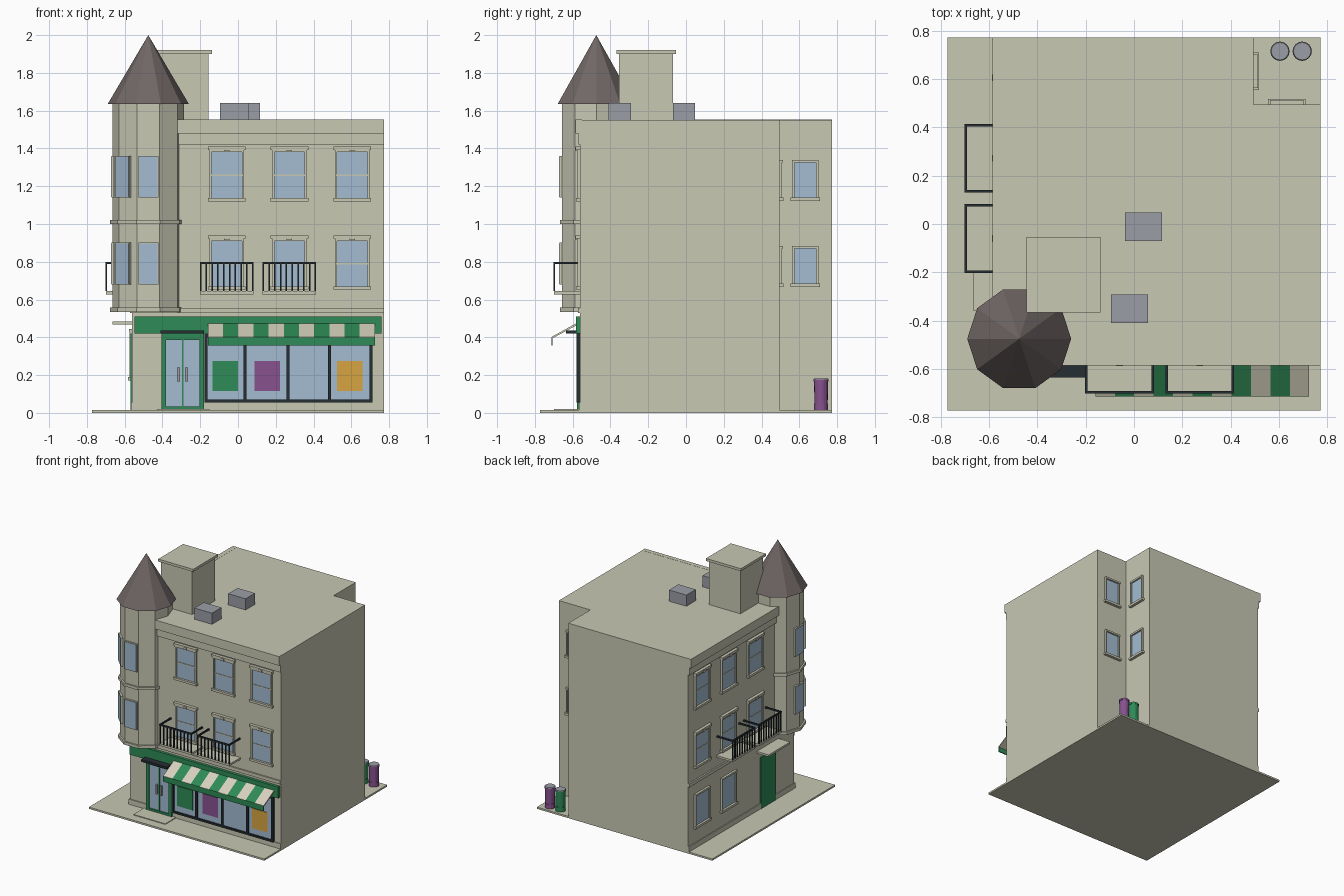
import bpy, bmesh, math
from mathutils import Matrix, Vector

if "Cube" in bpy.data.objects:
    bpy.data.objects.remove(bpy.data.objects["Cube"])


def material(name, r, g, b):
    lin = [((c / 255 + 0.055) / 1.055) ** 2.4 for c in (r, g, b)]
    m = bpy.data.materials.new(name)
    m.diffuse_color = (*lin, 1)
    m.use_nodes = True
    m.node_tree.nodes["Principled BSDF"].inputs["Base Color"].default_value = m.diffuse_color
    return m


WALL = material("stone", 200, 200, 180)
ROOF = material("brown_slate", 112, 103, 101)
GLASS = material("glass_blue", 163, 188, 210)
GREEN = material("shop_green", 46, 139, 87)
DARK = material("dark_metal", 38, 46, 50)
CREAM = material("cream", 215, 210, 190)
PURPLE = material("purple", 135, 82, 143)
ORANGE = material("orange", 215, 165, 65)
GREY = material("grey", 155, 158, 166)

# wall frames: u runs along the wall, d is the distance outwards
SIDES = {
    "front": lambda u, d: (u, -d),
    "left": lambda u, d: (-d, u),
    "right": lambda u, d: (d, u),
    "back": lambda u, d: (u, d),
}
FACE = 0.56     # distance of the street walls from the centre
NOTCH = 0.495   # distance of the rear yard walls


def finish(name, bm, *mats):
    bmesh.ops.recalc_face_normals(bm, faces=bm.faces)
    me = bpy.data.meshes.new(name)
    bm.to_mesh(me)
    bm.free()
    for m in mats:
        me.materials.append(m)
    ob = bpy.data.objects.new(name, me)
    bpy.context.collection.objects.link(ob)
    return ob


def boxes(name, mat, side, items):
    """One object of boxes, each (u0, u1, d0, d1, z0, z1)."""
    bm = bmesh.new()
    for u0, u1, d0, d1, z0, z1 in items:
        (xa, ya), (xb, yb) = SIDES[side](u0, d0), SIDES[side](u1, d1)
        loc = Vector(((xa + xb) / 2, (ya + yb) / 2, (z0 + z1) / 2))
        size = (abs(xb - xa), abs(yb - ya), z1 - z0, 1)
        bmesh.ops.create_cube(bm, size=1, matrix=Matrix.Translation(loc) @ Matrix.Diagonal(size))
    return finish(name, bm, mat)


def prism(name, mat, x, y, r0, r1, z0, z1, sides):
    bm = bmesh.new()
    rot = Matrix.Rotation(math.pi / 2, 4, "Z") if sides % 4 else Matrix()
    ring = [[(x + r * math.cos(2 * math.pi * i / sides), y + r * math.sin(2 * math.pi * i / sides), z)
             for i in range(sides)] for r, z in ((r0, z0), (r1, z1))]
    low = [bm.verts.new(p) for p in ring[0]]
    bm.faces.new(low)
    if r1:
        high = [bm.verts.new(p) for p in ring[1]]
        bm.faces.new(high)
    else:
        tip = bm.verts.new((x, y, z1))
    for i in range(sides):
        j = (i + 1) % sides
        bm.faces.new((low[i], low[j], high[j], high[i]) if r1 else (low[i], low[j], tip))
    return finish(name, bm, mat)


def window(name, side, c, w, z0, z1, face, fancy=True):
    h = w / 2
    trim = [(c - h - 0.012, c - h, face - 0.01, face + 0.014, z0, z1),
            (c + h, c + h + 0.012, face - 0.01, face + 0.014, z0, z1),
            (c - h - 0.02, c + h + 0.02, face - 0.01, face + 0.022, z0 - 0.018, z0),
            (c - h - 0.012, c + h + 0.012, face - 0.01, face + 0.018, z1, z1 + 0.014)]
    if fancy:
        trim += [(c - h - 0.02, c + h + 0.02, face - 0.01, face + 0.024, z1 + 0.012, z1 + 0.03),
                 (c - 0.014, c + 0.014, face - 0.01, face + 0.028, z1 + 0.006, z1 + 0.024),
                 (c - h, c + h, face, face + 0.009, (z0 + z1) / 2 - 0.004, (z0 + z1) / 2 + 0.004)]
    boxes(name + "_trim", WALL, side, trim)
    boxes(name + "_glass", GLASS, side, [(c - h, c + h, face - 0.004, face + 0.005, z0, z1)])


def balcony(name, side, c):
    a, b = c - 0.142, c + 0.142
    boxes(name + "_slab", WALL, side, [(a, b, FACE, 0.70, 0.628, 0.644)])
    rails = [(a, b, 0.692, 0.702, 0.788, 0.80),
             (a, a + 0.01, FACE, 0.70, 0.788, 0.80), (b - 0.01, b, FACE, 0.70, 0.788, 0.80)]
    n = 10
    for i in range(n):
        u = a + 0.004 + (b - a - 0.008) * i / (n - 1)
        rails.append((u - 0.004, u + 0.004, 0.693, 0.701, 0.644, 0.79))
    boxes(name + "_railing", DARK, side, rails)


# pavement and doorstep
boxes("pavement", WALL, "back", [(-0.772, 0.772, -0.772, 0.772, 0, 0.014)])
boxes("doorstep", WALL, "front", [(-0.43, -0.15, FACE, 0.70, 0.004, 0.02)])

# main block with the rear yard cut out of one corner
bm = bmesh.new()
outline = [(-FACE, -FACE), (0.772, -FACE), (0.772, NOTCH), (NOTCH, NOTCH), (NOTCH, 0.772), (-FACE, 0.772)]
base = bm.faces.new([bm.verts.new((x, y, 0.01)) for x, y in outline])
top = bmesh.ops.extrude_face_region(bm, geom=[base])["geom"]
bmesh.ops.translate(bm, vec=(0, 0, 1.541), verts=[v for v in top if isinstance(v, bmesh.types.BMVert)])
finish("building", bm, WALL)

# cornice, string course, plinth, upper windows and balconies on both street walls
for side in ("front", "left"):
    boxes(side + "_mouldings", WALL, side, [
        (-0.585, 0.772, FACE - 0.01, 0.585, 1.48, 1.552),
        (-0.57, 0.772, FACE - 0.01, 0.57, 1.42, 1.48),
        (-0.572, 0.772, FACE - 0.01, 0.572, 0.53, 0.556),
        (-0.567, 0.772, FACE - 0.01, 0.567, 0.014, 0.055)])
    for i, c in enumerate((-0.06, 0.272, 0.605)):
        window(f"{side}_middle_window_{i}", side, c, 0.16, 0.67, 0.91, FACE)
        window(f"{side}_top_window_{i}", side, c, 0.16, 1.137, 1.38, FACE)
        if i < 2:
            balcony(f"{side}_balcony_{i}", side, c)

# rear yard windows
for side in ("right", "back"):
    window(side + "_yard_window_low", side, 0.632, 0.115, 0.685, 0.87, NOTCH, False)
    window(side + "_yard_window_high", side, 0.632, 0.115, 1.14, 1.325, NOTCH, False)

# left street: ground windows, door and canopy
for i, c in enumerate((0.272, 0.605)):
    window(f"left_ground_window_{i}", "left", c, 0.16, 0.19, 0.43, FACE, False)
boxes("side_door", GREEN, "left", [(-0.32, -0.13, FACE - 0.01, 0.57, 0.014, 0.42)])
boxes("side_canopy", WALL, "left", [(-0.36, -0.09, FACE, 0.665, 0.468, 0.484)])

# shop sign board, shop windows and posters
boxes("sign_board", GREEN, "front", [(-0.547, 0.76, FACE - 0.01, 0.582, 0.42, 0.51)])
boxes("shop_glass", GLASS, "front", [(-0.17, 0.70, FACE - 0.004, 0.568, 0.06, 0.42)])
bars = [(-0.177, 0.712, FACE, 0.58, 0.055, 0.07), (-0.177, 0.712, FACE, 0.58, 0.40, 0.42)]
bars += [(u - 0.008, u + 0.008, FACE, 0.58, 0.06, 0.42) for u in (-0.169, 0.036, 0.264, 0.485, 0.704)]
boxes("shop_frame", DARK, "front", bars)
for name, mat, u in (("green", GREEN, -0.135), ("purple", PURPLE, 0.088), ("orange", ORANGE, 0.524)):
    boxes(name + "_poster", mat, "front", [(u, u + 0.135, 0.566, 0.572, 0.117, 0.275)])

# double shop door with a small dark hood
boxes("shop_door_glass", GLASS, "front", [(-0.39, -0.19, FACE - 0.004, 0.567, 0.03, 0.40)])
boxes("shop_door_frame", GREEN, "front", [
    (-0.405, -0.38, FACE, 0.578, 0.018, 0.42), (-0.205, -0.18, FACE, 0.578, 0.018, 0.42),
    (-0.38, -0.205, FACE, 0.578, 0.018, 0.035), (-0.38, -0.205, FACE, 0.578, 0.385, 0.42),
    (-0.297, -0.288, FACE, 0.574, 0.03, 0.40)])
boxes("door_handles", GREY, "front", [(u, u + 0.014, FACE, 0.58, 0.165, 0.24) for u in (-0.322, -0.28)])
boxes("door_hood", DARK, "front", [(-0.41, -0.18, FACE, 0.635, 0.42, 0.437)])

# striped awning with a green valance
bm = bmesh.new()
step = 0.885 / 11
section = [(-0.575, 0.478), (-0.712, 0.402), (-0.712, 0.392), (-0.575, 0.466)]
for i in range(11):
    x0 = -0.16 + i * step
    a, b = ([bm.verts.new((x, y, z)) for y, z in section] for x in (x0, x0 + step))
    faces = [bm.faces.new((a[k], a[(k + 1) % 4], b[(k + 1) % 4], b[k])) for k in range(4)]
    faces += [bm.faces.new(a), bm.faces.new(b)]
    for f in faces:
        f.material_index = i % 2
finish("awning", bm, CREAM, GREEN)
boxes("awning_valance", GREEN, "front", [(-0.16, 0.725, 0.706, 0.713, 0.358, 0.4)])

# corner turret with bands, windows and pointed roof
T = -0.475
prism("turret", WALL, T, T, 0.19, 0.19, 0.545, 1.64, 10)
prism("turret_base_band", WALL, T, T, 0.203, 0.203, 0.535, 0.558, 10)
prism("turret_middle_band", WALL, T, T, 0.203, 0.203, 1.0, 1.022, 10)
prism("turret_roof", ROOF, T, T, 0.215, 0, 1.635, 2.0, 10)
for deg in (180, 225, 270):
    for z in (0.79, 1.25):
        for name, mat, r, size in (("frame", WALL, 0.188, (0.014, 0.106, 0.222, 1)),
                                   ("glass", GLASS, 0.194, (0.006, 0.098, 0.214, 1))):
            bm = bmesh.new()
            turn = Matrix.Rotation(math.radians(deg), 4, "Z")
            bmesh.ops.create_cube(bm, size=1, matrix=Matrix.Translation((T, T, z)) @ turn
                                  @ Matrix.Translation((r, 0, 0)) @ Matrix.Diagonal(size))
            finish(f"turret_window_{name}", bm, mat)

# rooftop stair block and air units
boxes("stair_block", WALL, "back", [(-0.43, -0.155, -0.355, -0.07, 1.54, 1.9),
                                    (-0.445, -0.138, -0.367, -0.054, 1.9, 1.92)])
boxes("air_units", GREY, "back", [(-0.037, 0.116, -0.07, 0.048, 1.545, 1.64),
                                  (-0.096, 0.058, -0.41, -0.292, 1.545, 1.64)])

# yard bins with grey lids
for name, mat, x in (("green", GREEN, 0.604), ("purple", PURPLE, 0.696)):
    prism(name + "_bin", mat, x, 0.715, 0.035, 0.037, 0.04, 0.17, 16)
    prism(name + "_bin_rim", mat, x, 0.715, 0.04, 0.04, 0.166, 0.178, 16)
    prism(name + "_bin_foot", mat, x, 0.715, 0.038, 0.038, 0.014, 0.05, 16)
    prism(name + "_bin_lid", GREY, x, 0.715, 0.039, 0.036, 0.178, 0.183, 16)
